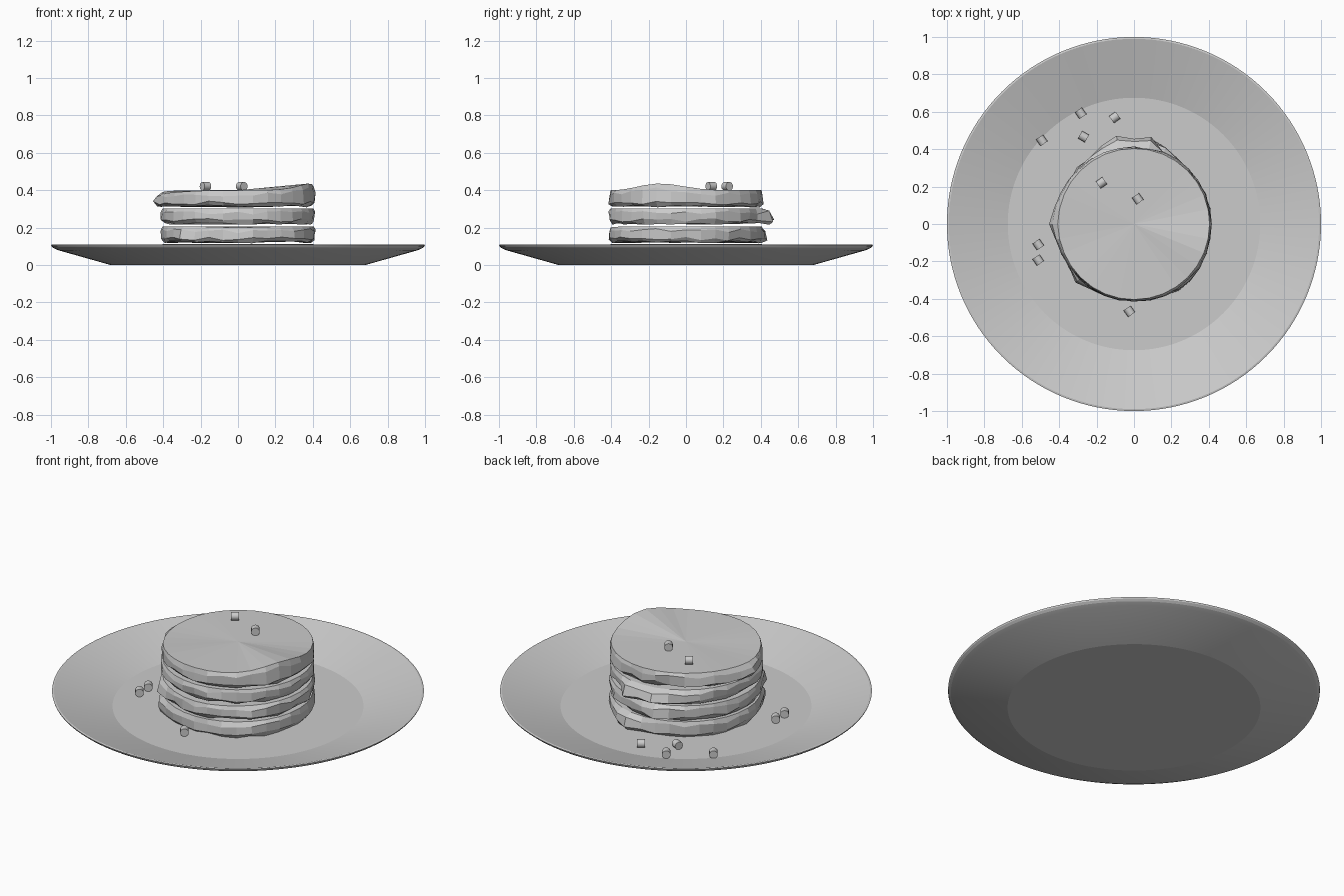
import bpy, bmesh, math, random

if "Cube" in bpy.data.objects:
    bpy.data.objects.remove(bpy.data.objects["Cube"])

random.seed(4)


def finish(bm, name, smooth=False):
    bmesh.ops.recalc_face_normals(bm, faces=bm.faces[:])
    me = bpy.data.meshes.new(name)
    bm.to_mesh(me)
    bm.free()
    ob = bpy.data.objects.new(name, me)
    bpy.context.collection.objects.link(ob)
    if smooth:
        bpy.ops.object.select_all(action='DESELECT')
        ob.select_set(True)
        bpy.context.view_layer.objects.active = ob
        bpy.ops.object.shade_smooth_by_angle(angle=math.radians(12))
    return ob


def loft(bm, rings):
    """Join rings of points with quads and cap both ends."""
    loops = [[bm.verts.new(p) for p in ring] for ring in rings]
    n = len(loops[0])
    for a, b in zip(loops, loops[1:]):
        for i in range(n):
            j = (i + 1) % n
            bm.faces.new((a[i], a[j], b[j], b[i]))
    bm.faces.new(loops[0][::-1])
    return loops


def fan(bm, loop, z):
    c = bm.verts.new((0, 0, z))
    for i, v in enumerate(loop):
        bm.faces.new((v, loop[(i + 1) % len(loop)], c))


# Plate: flat base, sloping wall, thin rim and a recessed floor
N = 128
profile = [(0.68, 0), (0.96, 0.079), (0.985, 0.09), (0.997, 0.1),
           (1.0, 0.108), (0.99, 0.11), (0.675, 0.018)]
bm = bmesh.new()
loops = loft(bm, [[(r * math.cos(2 * math.pi * i / N), r * math.sin(2 * math.pi * i / N), z)
                   for i in range(N)] for r, z in profile])
bm.faces.new(loops[-1])
finish(bm, "plate", True)


def bump(a, centre, width):
    d = (a - centre + 180) % 360 - 180
    return math.exp(-(d / width) ** 2)


# Pancakes: faceted discs, each with bulges (angle, width, amount) in the edge
def pancake(name, z0, z1, bulges, lifts=()):
    sides = 32
    rings = [[] for _ in range(4)]
    for i in range(sides):
        deg = 360 * i / sides
        out = sum(m * bump(deg, c, w) for c, w, m in bulges)
        lift = sum(m * bump(deg, c, w) for c, w, m in lifts)
        h = z1 - z0
        spec = [(0.395 + out * 0.9, z0 + random.uniform(-0.002, 0.012)),
                (0.41 + out + random.uniform(-0.006, 0.008), z0 + h * 0.25 + random.uniform(-0.01, 0.01)),
                (0.412 + out * 0.7 + random.uniform(-0.004, 0.004),
                 z0 + h * 0.75 + lift * 0.8 + random.uniform(-0.01, 0.01)),
                (0.404 + out * 0.1, z1 + lift)]
        a = math.radians(deg)
        for ring, (r, z) in zip(rings, spec):
            ring.append((r * math.cos(a), r * math.sin(a), z))
    bm = bmesh.new()
    loops = loft(bm, rings)
    fan(bm, loops[-1], z1)
    finish(bm, name)


pancake("pancake_1", 0.018, 0.112, [(75, 14, 0.05), (225, 10, 0.03), (315, 25, 0.015)])
pancake("pancake_2", 0.118, 0.207, [(225, 9, 0.03), (105, 14, 0.03), (320, 20, 0.015)],
        [(270, 25, -0.006)])
pancake("pancake_3", 0.217, 0.302, [(82, 9, 0.075), (105, 9, 0.075), (130, 14, 0.02), (200, 9, 0.01)])
pancake("pancake_4", 0.31, 0.4, [(180, 14, 0.04), (150, 15, 0.012), (315, 20, 0.008)],
        [(340, 25, 0.036), (195, 35, -0.015)])

# Crumbs: little cylinders lying on their sides (x, y, z, heading of axis)
FLOOR, TOP = 0.041, 0.421
crumbs = [(-0.285, 0.592, FLOOR, 125), (-0.27, 0.467, FLOOR, 150), (-0.103, 0.57, FLOOR, 35),
          (-0.493, 0.447, FLOOR, 125), (-0.512, -0.11, FLOOR, 125), (-0.512, -0.193, FLOOR, 125),
          (-0.025, -0.467, FLOOR, 125), (-0.174, 0.22, TOP, 35), (0.02, 0.135, TOP, 125)]
for k, (x, y, z, head) in enumerate(crumbs, 1):
    bpy.ops.mesh.primitive_cylinder_add(vertices=16, radius=0.023, depth=0.043, location=(x, y, z),
                                        rotation=(0, math.pi / 2, math.radians(head)))
    bpy.context.object.name = f"crumb_{k}"
    bpy.ops.object.shade_smooth_by_angle(angle=math.radians(30))
